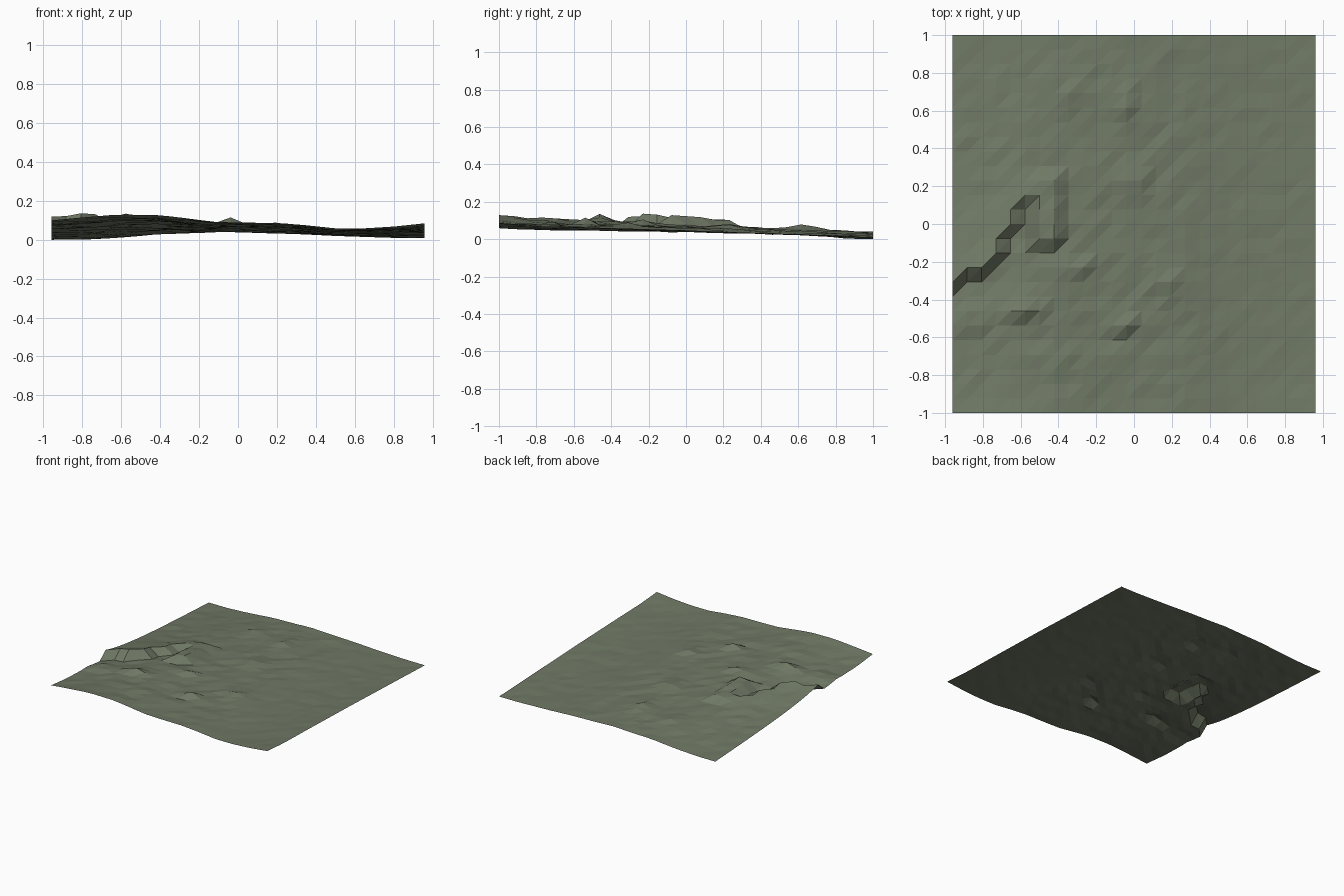
import bpy, bmesh, random
from math import exp

if "Cube" in bpy.data.objects:
    bpy.data.objects.remove(bpy.data.objects["Cube"])

random.seed(4)
NX, NY = 25, 26
W, D = 1.92, 2.0


def interp(table, v):
    for (a, p), (b, q) in zip(table, table[1:]):
        if v <= b:
            return p + (q - p) * max(0, v - a) / (b - a)
    return table[-1][1]


# height profiles of the front and back borders, and blend between them
FRONT = [(-.96, .105), (-.8, .12), (-.62, .135), (-.4, .132), (-.3, .12), (-.12, .097),
         (.05, .093), (.2, .092), (.35, .08), (.5, .064), (.65, .064), (.8, .073), (.96, .09)]
BACK = [(-.96, .005), (-.8, .005), (-.6, .015), (-.4, .035), (-.2, .04), (-.05, .047),
        (.1, .04), (.3, .035), (.5, .025), (.8, .015), (.96, .015)]
BLEND = [(-1, 0), (-.8, .2), (-.5, .3), (0, .5), (1, 1)]

# scarp crest running diagonally: x -> (edge y, added height)
EDGE = [(-.96, -.31), (-.88, -.23), (-.8, -.23), (-.73, -.15), (-.65, -.04), (-.58, .12)]
LIFT = [(-.96, .058), (-.8, .068), (-.65, .055), (-.58, .04)]

# smaller knolls: x, y, height, x radius, y radius
KNOLLS = [(-.04, -.54, .042, .07, .05), (-.58, -.45, .04, .09, .06), (-.85, -.5, .025, .1, .06),
          (-.3, -.24, .025, .1, .05), (.21, -.31, .02, .1, .07), (0, .23, .03, .06, .09),
          (-.04, .63, .025, .08, .08), (-.34, .66, .02, .1, .05), (-.27, -.73, .012, .2, .06)]


def height(x, y):
    t = interp(BLEND, y)
    z = interp(FRONT, x) * (1 - t) + interp(BACK, x) * t
    # diagonal scarp: sharp drop to the front, long slope behind
    if x < -.55:
        d = y - interp(EDGE, x)
        if d > -.03:
            z += interp(LIFT, x) * exp(-max(d, 0) / .26)
        elif d > -.2:
            z -= .008
    # shelf with a steep right-hand side
    if -.52 < x < -.4 and -.1 < y < .26:
        z += .045 - .05 * max(0, y)
    for kx, ky, h, rx, ry in KNOLLS:
        z += h * exp(-((x - kx) / rx) ** 2 - ((y - ky) / ry) ** 2)
    # fine unevenness, stronger on the rough left half
    if abs(x) < .95 and abs(y) < .99:
        z += random.uniform(-1, 1) * (.005 if x < .3 else .0025)
    return min(.163, max(0, z))


# terrain sheet
bm = bmesh.new()
grid = []
for j in range(NY + 1):
    y = -D / 2 + D * j / NY
    row = []
    for i in range(NX + 1):
        x = -W / 2 + W * i / NX
        row.append(bm.verts.new((x, y, height(x, y))))
    grid.append(row)
for j in range(NY):
    for i in range(NX):
        a, b = grid[j][i], grid[j][i + 1]
        c, d = grid[j + 1][i + 1], grid[j + 1][i]
        bm.faces.new((a, b, c))
        bm.faces.new((a, c, d))
low = min(v.co.z for v in bm.verts)
for v in bm.verts:
    v.co.z -= low
mesh = bpy.data.meshes.new("terrain")
bm.to_mesh(mesh)
bm.free()
terrain = bpy.data.objects.new("terrain", mesh)
bpy.context.collection.objects.link(terrain)

# mossy ground colour
mat = bpy.data.materials.new("moss")
mat.diffuse_color = (.16, .19, .13, 1)
mat.use_nodes = True
mat.node_tree.nodes["Principled BSDF"].inputs["Base Color"].default_value = mat.diffuse_color
mesh.materials.append(mat)
